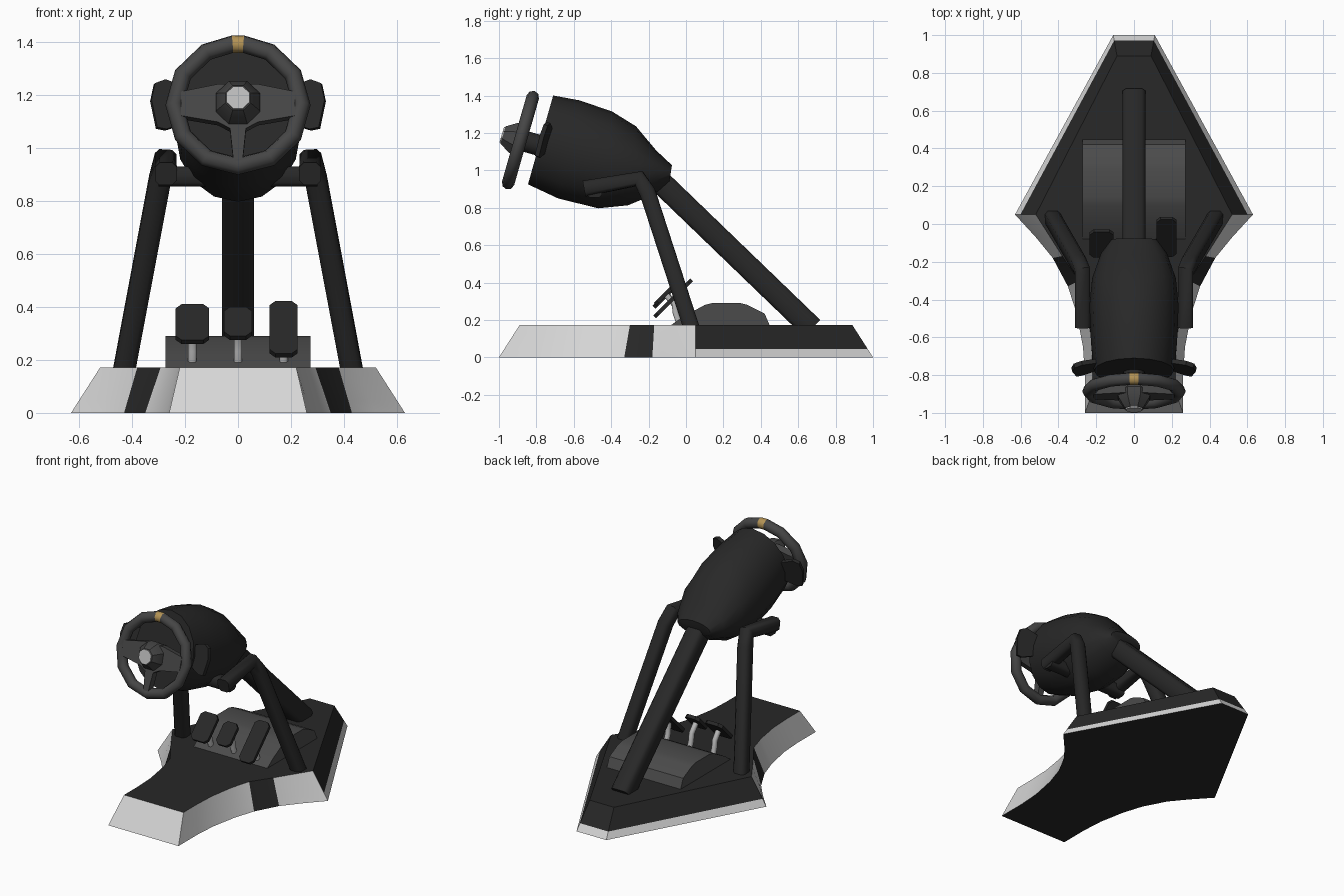
import bpy, bmesh, math
from mathutils import Vector, Matrix

if "Cube" in bpy.data.objects:
    bpy.data.objects.remove(bpy.data.objects["Cube"])

def mat(name, r, g, b):
    m = bpy.data.materials.new(name)
    m.diffuse_color = (r, g, b, 1)
    m.use_nodes = True
    m.node_tree.nodes["Principled BSDF"].inputs["Base Color"].default_value = m.diffuse_color
    return m

BLACK = mat("black", .021, .021, .021)
DARK = mat("dark_grey", .06, .06, .06)
GREY = mat("tray_grey", .07, .07, .07)
LIGHT = mat("light_grey", .68, .68, .68)
SILVER = mat("silver", .5, .5, .5)
GOLD = mat("gold", .45, .29, .09)
TILT = Matrix.Rotation(math.radians(74), 4, 'X')   # wheel plane: local z faces the driver

def finish(name, bm, mats, angle=30, m=None):
    if m is not None:
        bm.transform(m)
    bmesh.ops.recalc_face_normals(bm, faces=bm.faces)
    me = bpy.data.meshes.new(name)
    bm.to_mesh(me)
    bm.free()
    for k in mats:
        me.materials.append(k)
    ob = bpy.data.objects.new(name, me)
    bpy.context.collection.objects.link(ob)
    bpy.ops.object.select_all(action='DESELECT')
    ob.select_set(True)
    bpy.context.view_layer.objects.active = ob
    bpy.ops.object.shade_smooth_by_angle(angle=math.radians(angle))
    return ob

def loft(name, rings, mats, angle=30, m=None, closed=False, rule=None):
    """Skin a list of rings; rule(ring, segment) gives the material index."""
    bm = bmesh.new()
    vs = [[bm.verts.new(p) for p in r] for r in rings]
    n, k = len(rings[0]), len(rings)
    for i in range(k if closed else k - 1):
        a, b = vs[i], vs[(i + 1) % k]
        for j in range(n):
            f = bm.faces.new((a[j], a[(j + 1) % n], b[(j + 1) % n], b[j]))
            if rule:
                f.material_index = rule(i, j)
    if not closed:
        bm.faces.new(vs[0])
        bm.faces.new(vs[-1])
    return finish(name, bm, mats, angle, m)

def prism(name, poly, z0, z1, mats, m=None, angle=30):
    return loft(name, [[(x, y, z) for x, y in poly] for z in (z0, z1)], mats, angle, m)

def lathe(name, prof, n, mats, m):
    rings = [[(r * math.cos(2 * math.pi * (j + .5) / n), r * math.sin(2 * math.pi * (j + .5) / n), z)
              for j in range(n)] for r, z in prof]
    return loft(name, rings, mats, 35, m)

def octagon(w, h, c):
    return [(w, h - c), (w - c, h), (c - w, h), (-w, h - c), (-w, c - h), (c - w, -h), (w - c, -h), (w, c - h)]

def strut(name, pts, w, h, c, mats):
    pts = [Vector(p) for p in pts]
    rings = []
    for i, p in enumerate(pts):
        t = Vector()
        if i:
            t += (p - pts[i - 1]).normalized()
        if i < len(pts) - 1:
            t += (pts[i + 1] - p).normalized()
        t.normalize()
        ref = Vector((1, 0, 0)) if abs(t.x) < .8 else Vector((0, 1, 0))
        u = (ref - t * ref.dot(t)).normalized()
        v = t.cross(u)
        rings.append([p + u * a + v * b for a, b in octagon(w, h, c)])
    return loft(name, rings, mats, 50)

# Base platform: half outlines from the back tip to the front corner
low = [(.11, 1), (.63, .05), (.52, -.07), (.43, -.18), (.35, -.33), (.305, -.47), (.27, -.65), (.26, -.8), (.26, -1)]
top = [(.09, .89), (.52, .05), (.45, -.06), (.38, -.17), (.292, -.30), (.255, -.43), (.227, -.6), (.22, -.75), (.22, -.89)]
mid = [(a + (c - a) * .26, b + (d - b) * .26) for (a, b), (c, d) in zip(low, top)]
rings = [[(x, y, z) for x, y in h] + [(-x, y, z) for x, y in reversed(h)]
         for h, z in ((low, 0), (mid, .045), (top, .172))]

def base_rule(i, j):
    j = j if j < 9 else 16 - j          # mirrored segment number
    if j in (0, -1):                    # rear sides and back: light skirt below black
        return 1 if i == 0 else 0
    return 0 if j == 3 else 1           # black stripe on the light curved side

base = loft("base_platform", rings, [BLACK, LIGHT], 30, rule=base_rule)

# Pedal tray with a rounded top
prof = [(-.09, .165), (-.02, .215), (.10, .28), (.14, .29), (.29, .29), (.33, .28), (.42, .235), (.45, .165)]
loft("pedal_tray", [[(x, y, z) for y, z in prof] for x in (-.273, .273)], [GREY], 35)

# Pedals: x, half width, lower and upper edge as (y, z)
for name, x, w, y0, z0, y1, z1 in (("left_pedal", -.172, .063, -.17, .267, -.035, .402),
                                   ("middle_pedal", 0, .052, -.165, .282, -.055, .392),
                                   ("right_pedal", .172, .053, -.165, .215, .03, .415)):
    c = Vector((x, (y0 + y1) / 2, (z0 + z1) / 2))
    h = math.hypot(y1 - y0, z1 - z0) / 2
    prism(name, octagon(w, h, .022), -.01, .012, [BLACK],
          Matrix.Translation(c) @ Matrix.Rotation(math.radians(45), 4, 'X'))
    strut(name + "_stem", [(x, -.035, .18), (x, -.055, .235), (x, -.06, .28), (x, c.y + .005, c.z - .005)],
          .016, .016, .008, [SILVER])

# Rear post, side legs with forward arms, cross bar
strut("rear_post", [(0, -.16, .96), (0, .675, .155)], .06, .062, .018, [BLACK])
for s, side in ((1, "right"), (-1, "left")):
    strut(side + "_leg", [(s * .432, .032, .15), (s * .295, -.205, .88), (s * .273, -.25, .955), (s * .272, -.545, .902)],
          .041, .043, .017, [BLACK])
strut("cross_bar", [(-.3, -.49, .892), (.3, -.49, .892)], .04, .038, .015, [BLACK])

# Column housing: top point, bottom point, half width of each section
sections = [((-.71, 1.40), (-.845, .925), .212), ((-.57, 1.374), (-.684, .85), .228),
            ((-.396, 1.315), (-.47, .797), .236), ((-.267, 1.235), (-.31, .813), .222),
            ((-.16, 1.107), (-.15, .88), .175), ((-.075, 1.027), (-.09, .935), .12)]
rings = []
for (ty, tz), (by, bz), w in sections:
    ring = []
    for j in range(16):
        a = 2 * math.pi * j / 16
        k = (1 + math.sin(a)) / 2
        ring.append((w * math.cos(a), by + (ty - by) * k, bz + (tz - bz) * k))
    rings.append(ring)
loft("column_housing", rings, [BLACK], 50)

# Steering wheel rim with a gold marker at the top
W = Matrix.Translation((0, -.885, 1.162)) @ TILT
rings = []
for deg in [-5, 5] + list(range(30, 331, 30)):
    a = math.radians(deg)
    ring = []
    for j in range(8):
        b = 2 * math.pi * j / 8
        r = .24 + .034 * math.cos(b)
        ring.append((r * math.sin(a), r * math.cos(a), .034 * math.sin(b)))
    rings.append(ring)
loft("wheel_rim", rings, [DARK, GOLD], 60, W, closed=True, rule=lambda i, j: 1 if i == 0 else 0)

# Spokes, hub, centre badge plate and shaft
half = [(.07, .075), (.215, .045), (.215, -.05), (.075, -.075), (.03, -.1), (.018, -.22)]
prism("wheel_spokes", half + [(-x, y) for x, y in reversed(half)], -.018, .03, [DARK], W)
lathe("wheel_hub", [(.07, -.03), (.092, 0), (.09, .04), (.052, .097)], 8, [DARK], W)
lathe("hub_plate", [(.049, .09), (.047, .104)], 8, [SILVER], W)
lathe("wheel_shaft", [(.058, -.15), (.058, -.02)], 12, [BLACK], W)

# Shift paddles behind the wheel
pad = [(-.11, -.05), (.03, -.095), (.065, -.088), (.08, .02), (.062, .085), (.02, .1), (-.11, .05)]
for s, side in ((1, "right"), (-1, "left")):
    prism(side + "_paddle", [(s * x, y) for x, y in pad], -.012, .012, [BLACK],
          Matrix.Translation((s * .25, -.758, 1.16)) @ Matrix.Rotation(math.radians(-14 * s), 4, 'Z') @ TILT)
